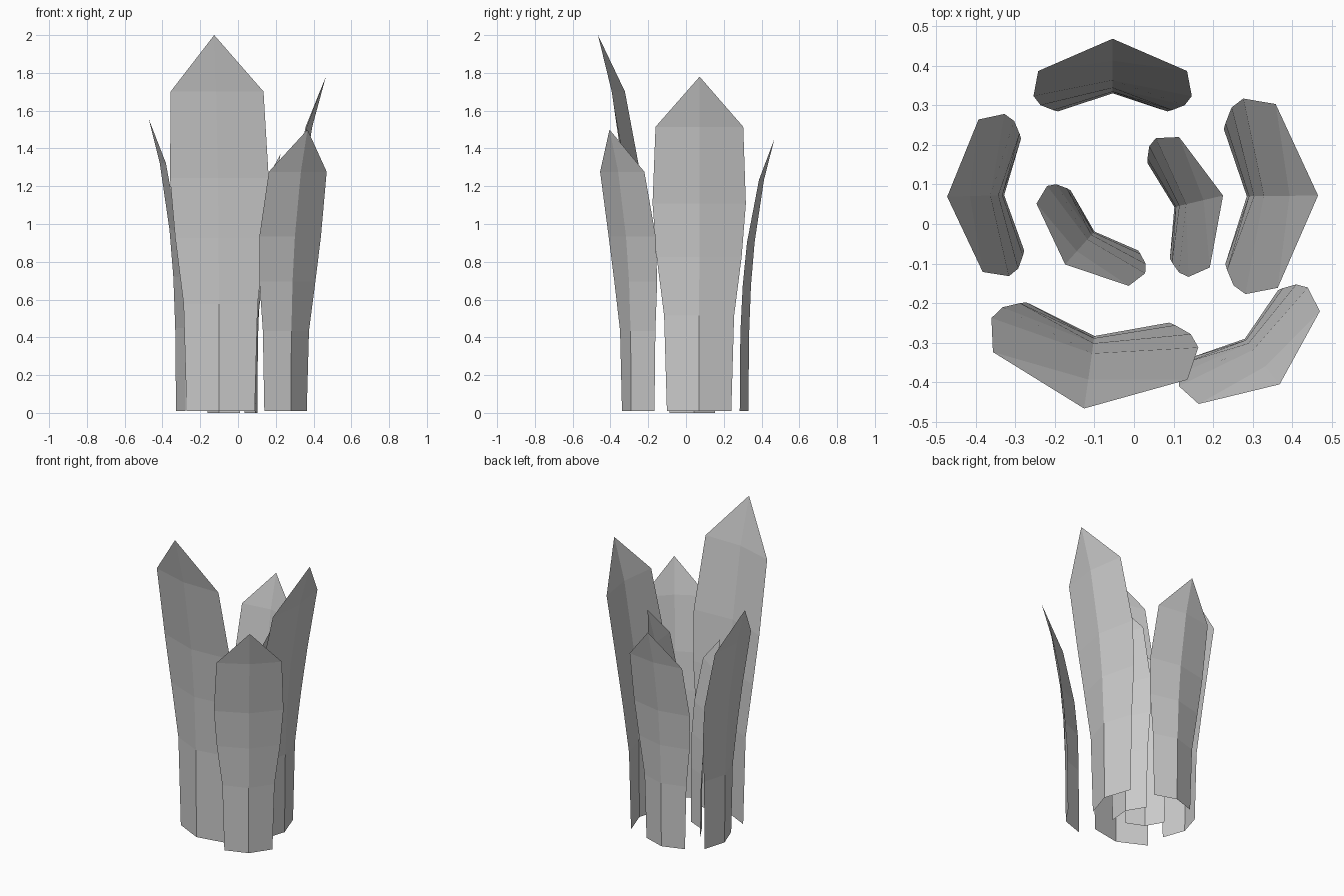
import bpy, math
from mathutils import Vector

if "Cube" in bpy.data.objects:
    bpy.data.objects.remove(bpy.data.objects["Cube"])

# Shared leaf profile: height fraction, outward lean, half width, fold depth (per half width)
ROWS = [(0.0, 0.0, 0.69, 0.33),
        (0.285, 0.03, 0.75, 0.31),
        (0.46, 0.10, 0.91, 0.24),
        (0.62, 0.24, 1.0, 0.20),
        (0.85, 0.60, 0.94, 0.14)]


def leaf(name, base, tip, z0, z1, half_width):
    """Creased, open-sided leaf blade leaning from base (x, y) to tip (x, y)."""
    base, tip = Vector((*base, 0)), Vector((*tip, 0))
    lean = (tip - base).length
    out = (tip - base).normalized()
    side = Vector((-out.y, out.x, 0))
    verts, faces = [], []
    for t, shift, width, fold in ROWS:
        w = width * half_width
        rib = base + out * lean * shift + Vector((0, 0, z0 + t * (z1 - z0)))
        edge = rib - out * fold * w
        verts += [edge - side * w, rib, edge + side * w]
    for r in range(len(ROWS) - 1):
        for c in range(2):
            a = 3 * r + c
            faces.append((a, a + 1, a + 4, a + 3))
    # Pointed end
    verts.append(tip + Vector((0, 0, z1)))
    n = len(verts) - 1
    faces += [(n - 3, n - 2, n), (n - 2, n - 1, n)]
    mesh = bpy.data.meshes.new(name)
    mesh.from_pydata([tuple(v) for v in verts], [], faces)
    mesh.update()
    obj = bpy.data.objects.new(name, mesh)
    bpy.context.collection.objects.link(obj)
    return obj


# Outer ring of leaves
leaf("outer_leaf_back", (-0.054, 0.33), (-0.054, 0.468), 0.01, 1.45, 0.20)
leaf("outer_leaf_right", (0.285, 0.07), (0.465, 0.072), 0.01, 1.78, 0.247)
leaf("outer_leaf_front", (-0.10, -0.283), (-0.126, -0.466), 0.01, 2.0, 0.264)
leaf("outer_leaf_front_right", (0.28, -0.29), (0.368, -0.405), 0.01, 1.5, 0.205)
leaf("outer_leaf_left", (-0.328, 0.073), (-0.472, 0.069), 0.01, 1.555, 0.205)

# Inner pair of leaves
leaf("inner_leaf_left", (-0.10, -0.019), (-0.174, -0.102), 0.0, 1.22, 0.166)
leaf("inner_leaf_right", (0.102, 0.043), (0.225, 0.072), 0.0, 1.37, 0.18)
